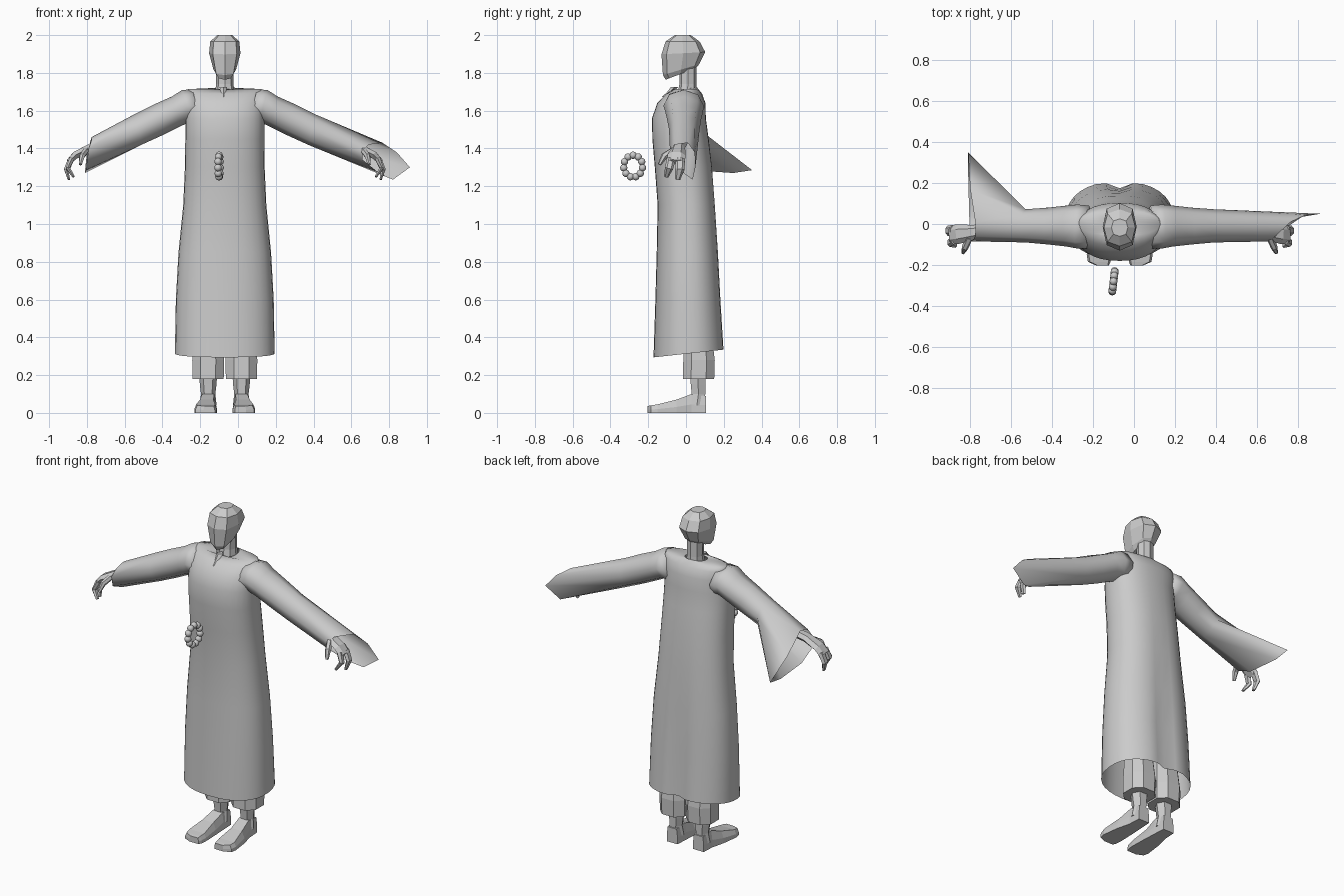
import bpy
import bmesh
from math import sin, cos, pi, exp, copysign
from mathutils import Vector

if "Cube" in bpy.data.objects:
    bpy.data.objects.remove(bpy.data.objects["Cube"], do_unlink=True)

CX = -0.07  # the body's own centre line

grey = bpy.data.materials.new("plain_grey")
grey.use_nodes = True
grey.diffuse_color = (0.6, 0.6, 0.6, 1)
grey.node_tree.nodes["Principled BSDF"].inputs["Base Color"].default_value = (0.6, 0.6, 0.6, 1)


def finish(name, bm, smooth):
    bmesh.ops.recalc_face_normals(bm, faces=bm.faces)
    mesh = bpy.data.meshes.new(name)
    bm.to_mesh(mesh)
    bm.free()
    mesh.materials.append(grey)
    for poly in mesh.polygons:
        poly.use_smooth = smooth
    obj = bpy.data.objects.new(name, mesh)
    bpy.context.collection.objects.link(obj)
    return obj


def loft(name, rings, caps=(True, True), smooth=False):
    """Skin a list of equal-length point rings."""
    bm = bmesh.new()
    loops = [[bm.verts.new(p) for p in ring] for ring in rings]
    for a, b in zip(loops, loops[1:]):
        for i in range(len(a)):
            j = (i + 1) % len(a)
            bm.faces.new((a[i], a[j], b[j], b[i]))
    if caps[0]:
        bm.faces.new(loops[0])
    if caps[1]:
        bm.faces.new(loops[-1])
    return finish(name, bm, smooth)


def level_ring(cx, z, rx, front, back, tilt=0, sides=8, power=2.0, turn=0):
    """Horizontal rounded ring from y=front to y=back, rising by tilt along y."""
    mid, ry = (front + back) / 2, (back - front) / 2
    ring = []
    for i in range(sides):
        t = 2 * pi * i / sides + turn
        x = copysign(abs(cos(t)) ** (2 / power), cos(t)) * rx
        y = mid + copysign(abs(sin(t)) ** (2 / power), sin(t)) * ry
        ring.append(Vector((cx + x, y, z + tilt * y)))
    return ring


def limb(name, path, s, sides=6):
    """Flat-sided tube along (u, y, z, width, thickness) points on side s."""
    pts = [Vector((CX + s * p[0], p[1], p[2])) for p in path]
    rings = []
    for i, p in enumerate(pts):
        along = (pts[min(i + 1, len(pts) - 1)] - pts[max(i - 1, 0)]).normalized()
        out = along.cross(Vector((0, 1, 0))).normalized()
        wide = out.cross(along)
        w, h = path[i][3:]
        rings.append([p + wide * w * cos(2 * pi * k / sides) + out * h * sin(2 * pi * k / sides)
                      for k in range(sides)])
    return loft(name, rings)


# Robe: z, half width, front, back, hem tilt, depth of the fold at the back
robe = []
for z, rx, f, b, tilt, fold in [
        (0.313, .264, -.172, .208, .11, .16), (0.6, .259, -.162, .19, 0, .13),
        (0.85, .245, -.155, .175, 0, .08), (1.1, .22, -.15, .157, 0, .04),
        (1.3, .211, -.165, .14, 0, .02), (1.45, .209, -.178, .12, 0, 0),
        (1.56, .209, -.18, .105, 0, 0), (1.64, .208, -.152, .103, 0, 0),
        (1.69, .206, -.105, .085, 0, 0), (1.715, .195, -.06, .065, 0, 0),
        (1.715, .062, -.055, .058, .15, 0)]:
    ring = level_ring(CX, z, rx, f, b, tilt, 32, 2.3)
    for p in ring:
        if p.y > 0:
            p.y *= 1 - fold * exp(-((p.x - CX) / .05) ** 2)
    robe.append(ring)
loft("robe", robe, (False, False), True)

# Sleeves: shared upper rings, then a different flared cuff on each side
# Cuff points run back, back-top, top, front-top, front, front-bottom, bottom, back-bottom
cuffs = {
    "right": [(-.81, .35, 1.285), (-.80, .17, 1.375), (-.775, .01, 1.46), (-.775, -.06, 1.445),
              (-.79, -.085, 1.40), (-.80, -.06, 1.33), (-.805, .04, 1.285), (-.81, .25, 1.27)],
    "left": [(.91, .05, 1.30), (.84, .045, 1.38), (.765, .01, 1.43), (.69, -.06, 1.42),
             (.66, -.085, 1.39), (.66, -.07, 1.34), (.74, -.02, 1.275), (.82, .035, 1.235)]}
for label, s in (("right", -1), ("left", 1)):
    rings = []
    # distance from the centre line, bottom, top, front, back
    for u, lo, hi, f, b in [(.15, 1.54, 1.712, -.12, .09), (.205, 1.54, 1.71, -.12, .095),
                            (.26, 1.515, 1.675, -.11, .09), (.35, 1.47, 1.635, -.10, .08),
                            (.46, 1.42, 1.58, -.09, .072)]:
        rings.append([Vector((CX + s * (u + .02 * sin(t)), (f + b) / 2 + cos(t) * (b - f) / 2,
                              (lo + hi) / 2 + sin(t) * (hi - lo) / 2))
                      for t in (k * pi / 4 for k in range(8))])
    loft(label + "_sleeve", rings + [cuffs[label]], (True, False), True)

    # Hand: bent palm, two finger groups and a thumb
    limb(label + "_palm", [(.62, -.02, 1.43, .03, .025), (.71, -.04, 1.405, .036, .024),
                           (.79, -.05, 1.365, .048, .022), (.825, -.052, 1.33, .046, .016)], s)
    limb(label + "_outer_fingers", [(.815, -.03, 1.345, .026, .016), (.84, -.033, 1.29, .025, .013),
                                    (.825, -.045, 1.235, .014, .007)], s)
    limb(label + "_inner_fingers", [(.81, -.078, 1.345, .024, .016), (.83, -.09, 1.295, .022, .013),
                                    (.80, -.105, 1.25, .012, .007)], s)
    limb(label + "_thumb", [(.735, -.065, 1.39, .02, .018), (.755, -.115, 1.36, .018, .016),
                            (.765, -.14, 1.315, .009, .009)], s)

    # Trouser leg and ankle
    leg = CX + s * .088
    loft(label + "_trouser_leg",
         [level_ring(leg, z, rx, f, b, 0, 8, 2.4, pi / 8) for z, rx, f, b in
          [(.18, .088, -.022, .155), (.28, .09, -.02, .158), (.42, .078, -.015, .14),
           (.6, .075, -.03, .12)]])
    loft(label + "_ankle",
         [level_ring(leg, z, rx, f, b, 0, 6, 2.2) for z, rx, f, b in
          [(.04, .045, .01, .105), (.10, .038, .025, .107), (.15, .044, .02, .108),
           (.24, .05, .01, .11)]])

    # Foot: y, offset outwards, half sole width, half top width, height
    foot = []
    for y, off, w, tw, h in [(.107, 0, .036, .03, .09), (.03, 0, .04, .032, .10),
                             (-.05, .008, .052, .036, .07), (-.15, .013, .06, .05, .045),
                             (-.185, .012, .055, .045, .04), (-.203, -.005, .03, .025, .036)]:
        x = leg + s * off
        foot.append([(x - w, y, 0), (x + w, y, 0), (x + w, y, h * .45),
                     (x + tw, y, h), (x - tw, y, h), (x - w, y, h * .45)])
    loft(label + "_foot", foot)

# Neck and head
loft("neck", [level_ring(CX, z, rx, f, b, 0, 8, 2.2) for z, rx, f, b in
              [(1.66, .055, -.05, .06), (1.74, .046, -.035, .055), (1.86, .048, -.035, .055)]])
loft("head", [level_ring(CX, z, rx, f, b, tilt, 8, 2.6) for z, rx, f, b, tilt in
              [(1.805, .042, -.108, .05, .38), (1.825, .06, -.122, .07, .3),
               (1.905, .083, -.13, .102, .05), (1.966, .077, -.108, .072, 0),
               (2.0, .04, -.06, .025, 0)]])

# Small pointed tab at the throat
loft("collar_tab", [level_ring(CX - .008, z, r, y - r, y + r, 0, 4) for z, r, y in
                    [(1.725, .02, -.06), (1.70, .014, -.085), (1.672, .003, -.125)]])

# String of beads hanging upright in front of the chest
beads = 11
bm = bmesh.new()
for i in range(beads):
    t = 2 * pi * i / beads + pi / 2
    made = bmesh.ops.create_uvsphere(bm, u_segments=12, v_segments=8, radius=.0195)
    bmesh.ops.translate(bm, verts=made["verts"],
                        vec=(-.1 + .006 * cos(t), -.28 + .05 * cos(t), 1.306 + .058 * sin(t)))
finish("bead_ring", bm, True)
